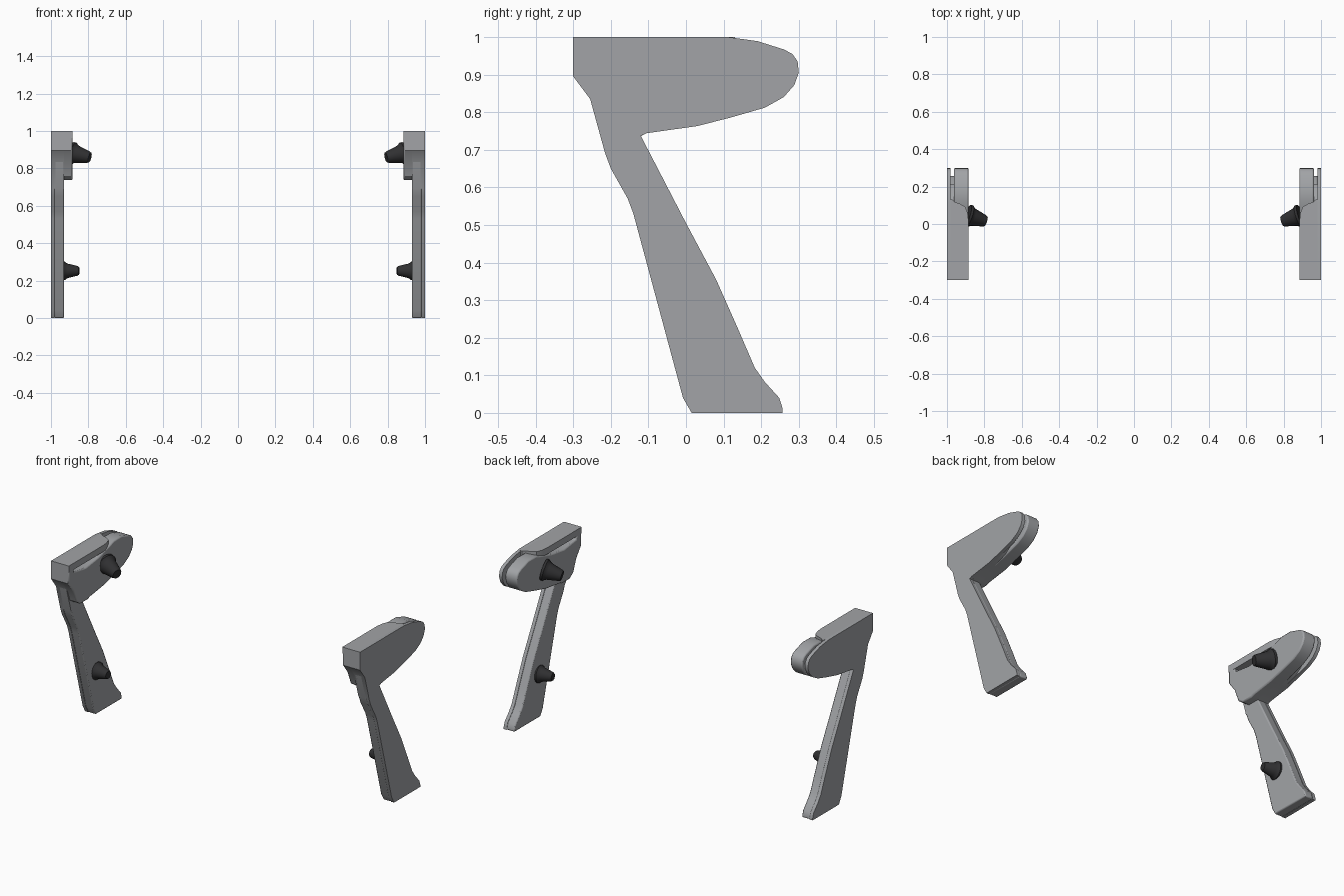
import bpy, bmesh, math
from mathutils import Vector

if "Cube" in bpy.data.objects:
    bpy.data.objects.remove(bpy.data.objects["Cube"])


def material(name, rgb):
    m = bpy.data.materials.new(name)
    m.diffuse_color = (*rgb, 1)
    m.use_nodes = True
    m.node_tree.nodes["Principled BSDF"].inputs["Base Color"].default_value = m.diffuse_color
    return m


GREY = material("light_grey", (0.36, 0.37, 0.385))
DARK = material("dark_rubber", (0.03, 0.03, 0.032))


def finish(name, bm, mat, bevel=0):
    """Turn a left-hand part into a mirrored pair."""
    bmesh.ops.recalc_face_normals(bm, faces=bm.faces[:])
    me = bpy.data.meshes.new(name)
    bm.to_mesh(me)
    bm.free()
    ob = bpy.data.objects.new(name, me)
    bpy.context.collection.objects.link(ob)
    me.materials.append(mat)
    bpy.ops.object.select_all(action='DESELECT')
    ob.select_set(True)
    bpy.context.view_layer.objects.active = ob
    bpy.ops.object.shade_smooth_by_angle(angle=math.radians(32))
    if bevel:
        b = ob.modifiers.new("soft_edges", 'BEVEL')
        b.width, b.segments = bevel, 2
        b.limit_method = 'ANGLE'
        b.angle_limit = math.radians(50)
    mod = ob.modifiers.new("pair", 'MIRROR')
    mod.use_mirror_merge = False
    return ob


def prism(name, points, start, depth, bevel=0):
    """Extrude a closed 3D outline along a vector."""
    bm = bmesh.new()
    face = bm.faces.new([bm.verts.new(Vector(p) + Vector(start)) for p in points])
    new = bmesh.ops.extrude_face_region(bm, geom=[face])["geom"]
    bmesh.ops.translate(bm, vec=depth, verts=[v for v in new if isinstance(v, bmesh.types.BMVert)])
    return finish(name, bm, GREY, bevel)


def side_prism(name, yz, x0, x1, bevel=0):
    return prism(name, [(0, y, z) for y, z in yz], (x0, 0, 0), (x1 - x0, 0, 0), bevel)


# Shared outlines in side view
nose = [(.03, .763), (.12, .786), (.21, .812), (.26, .84), (.288, .872), (.3, .905),
        (.297, .935), (.283, .955), (.26, .967), (.19, .989), (.11, 1.005 - .005)]
leg_rear = [(.015, 0), (.257, 0), (.257, .012), (.248, .04), (.21, .082), (.183, .12),
            (.14, .22), (.08, .355), (0, .505), (-.115, .727)]
leg_front = [(-.255, .835), (-.215, .69), (-.2, .65), (-.155, .57), (-.14, .53),
             (-.008, .04)]
crotch = [(-.12, .737), (-.105, .744)]

# Thin outer shell with the full silhouette
side_prism("outer_shell", leg_rear + crotch + nose + [(-.3, 1), (-.3, .895)] + leg_front, -1, -.98)

# Leg thickness
side_prism("leg", leg_rear + [(-.12, .737), (-.12, .85), (-.25, .85)] + leg_front,
           -.982, -.93, .006)

# Recessed core that leaves a groove around the nose
side_prism("head_core", [(-.105, .744), (.03, .763), (.12, .79), (.19, .84), (.215, .89),
                         (.19, .93), (.12, .965), (.1, .99), (-.3, .99), (-.3, .895),
                         (-.255, .835), (-.215, .69)], -.982, -.93)

# Inner pad, its top dipping away under the ledge
side_prism("inner_pad", [(-.19, .737)] + crotch + nose[:-1] +
           [(.12, .988), (.07, .972), (-.03, .945), (-.14, .93), (-.25, .945), (-.26, .99),
            (-.3, .99), (-.3, .895), (-.255, .835), (-.225, .76)], -.962, -.885, .007)

# Top ledge ending in a rounded corner at the rear
prism("top_ledge", [(x, y, 0) for x, y in
                    [(-.982, -.3), (-.885, -.3), (-.885, .02), (-.89, .06), (-.902, .092),
                     (-.93, .108), (-.96, .118), (-.97, .13), (-.982, .13)]],
      (0, 0, .962), (0, 0, .038))


def peg(name, base, tip, rings):
    """Turned peg: rings are (position along axis, radius)."""
    base, tip = Vector(base), Vector(tip)
    axis = tip - base
    rot = axis.to_track_quat('Z', 'Y')
    bm = bmesh.new()
    n, loops = 20, []
    for t, r in rings:
        loops.append([bm.verts.new(base + axis * t + rot @ Vector(
            (r * math.cos(a), r * math.sin(a), 0)))
            for a in (2 * math.pi * i / n for i in range(n))])
    for a, b in zip(loops, loops[1:]):
        for i in range(n):
            bm.faces.new((a[i], a[(i + 1) % n], b[(i + 1) % n], b[i]))
    bm.faces.new(loops[0])
    bm.faces.new(loops[-1])
    finish(name, bm, DARK)


# Rubber pegs on the inner faces
peg("upper_peg", (-.89, .046, .882), (-.792, .014, .858),
    [(0, .06), (.12, .06), (.2, .052), (.3, .047), (.9, .032), (1, .027)])
peg("lower_peg", (-.935, .025, .252), (-.85, .015, .252),
    [(0, .05), (.1, .05), (.2, .043), (.32, .038), (.9, .026), (1, .021)])
